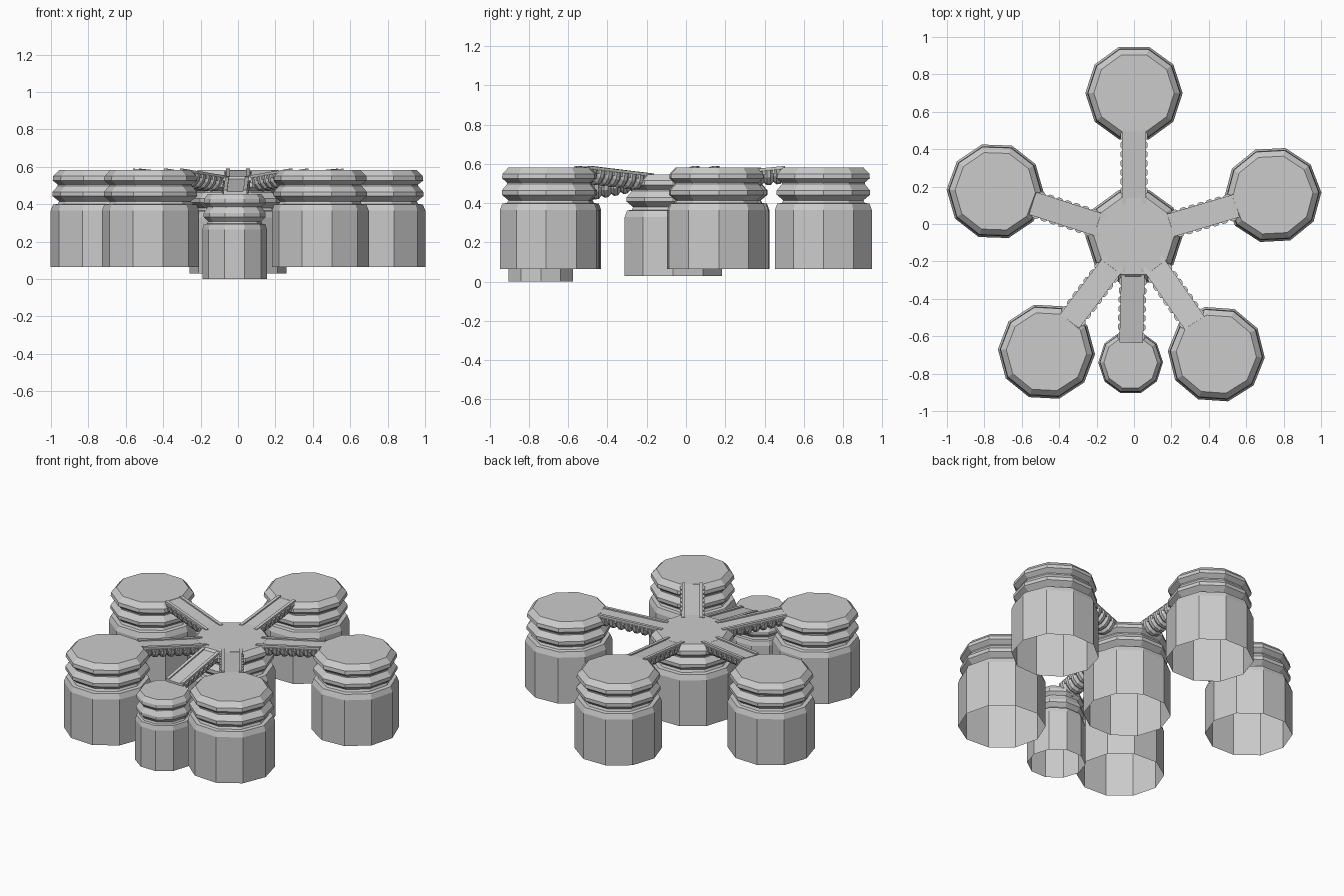
import bpy, bmesh
from math import sin, cos, pi, atan2, hypot, radians
from mathutils import Vector, Matrix

if "Cube" in bpy.data.objects:
    bpy.data.objects.remove(bpy.data.objects["Cube"])

SIDES = 10
# Drum outline from open bottom to closed top: (radius, height)
PROFILE = [(.26, 0), (.26, .30), (.247, .333), (.222, .336), (.215, .35),
           (.25, .378), (.25, .40), (.222, .432), (.222, .44),
           (.249, .462), (.246, .485), (.215, .517)]


def finish(name, bm):
    bmesh.ops.recalc_face_normals(bm, faces=bm.faces)
    me = bpy.data.meshes.new(name)
    bm.to_mesh(me)
    bm.free()
    ob = bpy.data.objects.new(name, me)
    bpy.context.collection.objects.link(ob)
    return ob


def loft(bm, rings, closed_start, closed_end):
    vs = [[bm.verts.new(p) for p in r] for r in rings]
    n = len(rings[0])
    for a, b in zip(vs, vs[1:]):
        for i in range(n):
            j = (i + 1) % n
            bm.faces.new((a[i], a[j], b[j], b[i]))
    if closed_start:
        bm.faces.new(vs[0])
    if closed_end:
        bm.faces.new(vs[-1])


def drum(name, x, y, z, turn=0, rs=1, hs=1):
    bm = bmesh.new()
    rings = [[(r * rs * cos(2 * pi * i / SIDES), r * rs * sin(2 * pi * i / SIDES), h * hs)
              for i in range(SIDES)] for r, h in PROFILE]
    loft(bm, rings, False, True)
    ob = finish(name, bm)
    ob.location = (x, y, z)
    ob.rotation_euler.z = radians(turn)


def arm(name, target, z_end):
    start, end, z0 = .17, .57, .543
    slope = (z_end - z0) / (end - start)
    top = lambda x: z0 + slope * (x - start)
    bm = bmesh.new()

    # Ribbed half-round underside
    rings, ribs = [], 8
    step = (end - start - .01) / ribs
    for k in range(ribs):
        for f, s in ((0, .86), (.3, 1.05), (.7, 1.05), (.98, .86)):
            x = start + (k + f) * step
            rings.append([(x, -.07 * s * cos(pi * i / 6),
                           top(x) - .006 - .072 * s * sin(pi * i / 6)) for i in range(7)])
    loft(bm, rings, True, True)

    # Flat deck and two raised edge rails
    for y, w, lo, hi in ((0, .088, -.02, .0), (-.053, .02, -.025, .008), (.053, .02, -.025, .008)):
        rings = [[(x, y - w / 2, top(x) + lo), (x, y + w / 2, top(x) + lo),
                  (x, y + w / 2, top(x) + hi), (x, y - w / 2, top(x) + hi)] for x in (start, end)]
        loft(bm, rings, True, True)

    ob = finish(name, bm)
    ob.location = (HUB[0], HUB[1], 0)
    ob.rotation_euler.z = atan2(target[1] - HUB[1], target[0] - HUB[0])


# Central hub
HUB = (0, -.065)
drum("hub_drum", *HUB, .03)

# Five outer drums with their arms
OUTER = [(0, .70, 0), (.742, .155, 3), (.44, -.696, -4), (-.468, -.683, -3), (-.742, .175, -2)]
for i, (x, y, turn) in enumerate(OUTER, 1):
    drum(f"outer_drum_{i}", x, y, .065, turn)
    arm(f"outer_arm_{i}", (x, y), .582)

# Small lower drum at the front
drum("small_drum", -.018, -.74, 0, 0, .665, .88)
arm("small_arm", (-.018, -.74), .468)
